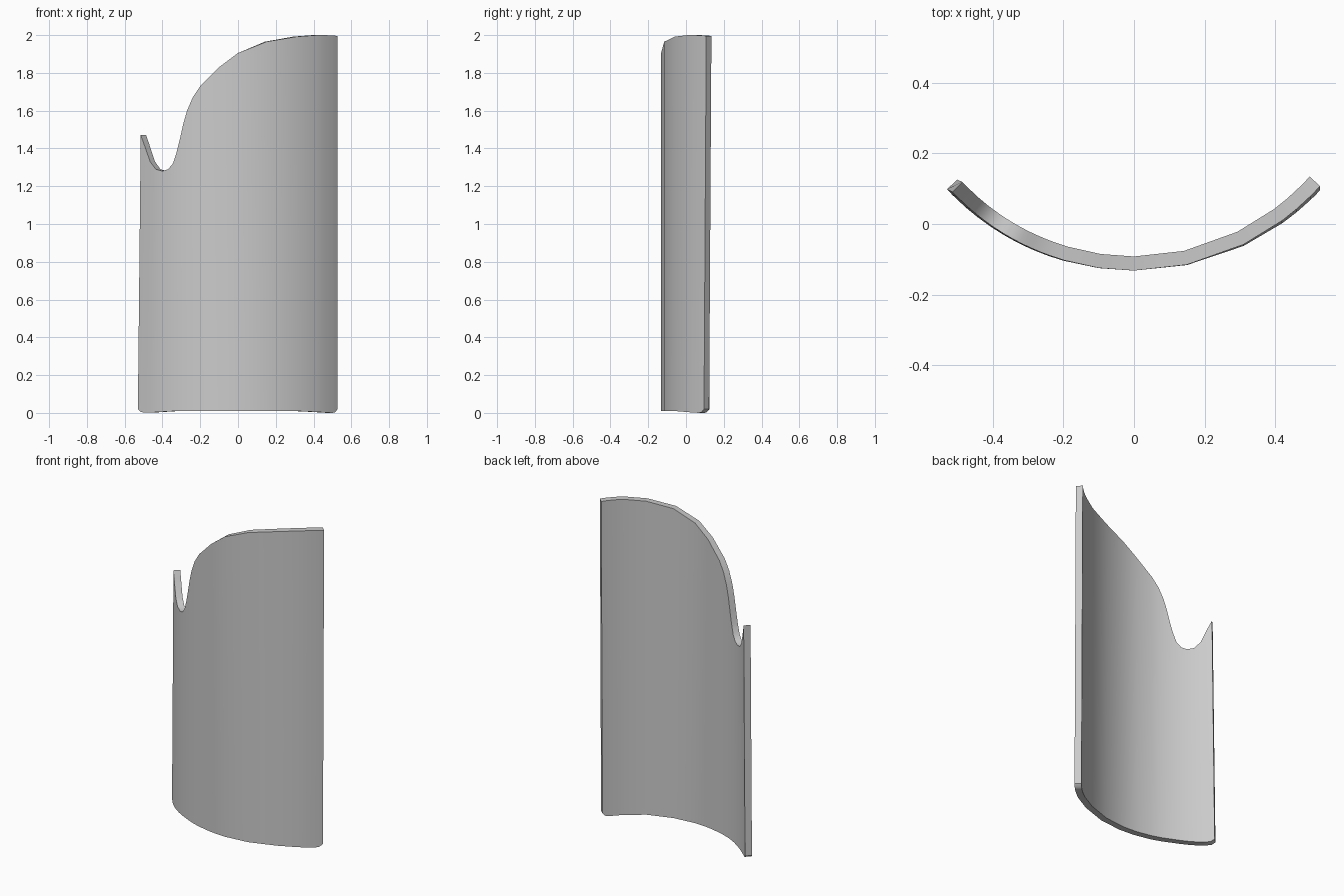
import bpy, bmesh, math

cube = bpy.data.objects.get("Cube")
if cube:
    bpy.data.objects.remove(cube, do_unlink=True)

RADIUS, THICK, FRONT = 0.725, 0.04, -0.132

# Top rim: x, height; the notch is near the right-hand edge
RIM = [(-.515, 1.47), (-.5, 1.43), (-.465, 1.33), (-.435, 1.29), (-.4, 1.28),
       (-.37, 1.29), (-.345, 1.32), (-.325, 1.38), (-.31, 1.44), (-.29, 1.53),
       (-.27, 1.6), (-.24, 1.67), (-.2, 1.73), (-.1, 1.83), (0, 1.905),
       (.15, 1.965), (.31, 1.992), (.42, 2), (.46, 2), (.5, 1.998),
       (.515, 1.997), (.527, 1.995)]


def foot(x):
    """Height of the lower rim: nearly flat, with small rounded corners."""
    a = abs(x)
    if a >= .52:
        return .02
    if a >= .51:
        return .004
    return .01 * max(0, min(1, (.5 - a) / .17))


def shell_point(x, z, depth):
    """Point on the curved plate, set in from the front by depth."""
    angle = math.asin(x / RADIUS)
    r = RADIUS - depth
    flare = .006 * z * (x / .527) ** 2
    return (r * math.sin(angle), FRONT + RADIUS - r * math.cos(angle) + flare, z)


bm = bmesh.new()
columns = []
for x, top in RIM:
    # The right-hand edge leans outwards towards the bottom
    low_x = x - .015 * max(0, (-x - .3) / .215)
    low = .02 if x == RIM[0][0] else foot(low_x)
    columns.append([bm.verts.new(shell_point(px, z, d)) for px, z, d in
                    ((low_x, low, 0), (x, top, 0),
                     (x, top, THICK), (low_x, low, THICK))])

# Front, top, back and bottom strips, then the two side edges
for a, b in zip(columns, columns[1:]):
    for i in range(4):
        j = (i + 1) % 4
        bm.faces.new((a[i], b[i], b[j], a[j]))
bm.faces.new(columns[0])
bm.faces.new(columns[-1][::-1])
bmesh.ops.recalc_face_normals(bm, faces=bm.faces)

mesh = bpy.data.meshes.new("shield_plate")
bm.to_mesh(mesh)
bm.free()
plate = bpy.data.objects.new("shield_plate", mesh)
bpy.context.collection.objects.link(plate)

# Plain grey
grey = bpy.data.materials.new("light_grey")
grey.use_nodes = True
colour = (.6, .6, .6, 1)
grey.diffuse_color = colour
grey.node_tree.nodes["Principled BSDF"].inputs["Base Color"].default_value = colour
mesh.materials.append(grey)

bpy.ops.object.select_all(action='DESELECT')
plate.select_set(True)
bpy.context.view_layer.objects.active = plate
bpy.ops.object.shade_smooth_by_angle(angle=math.radians(35))
